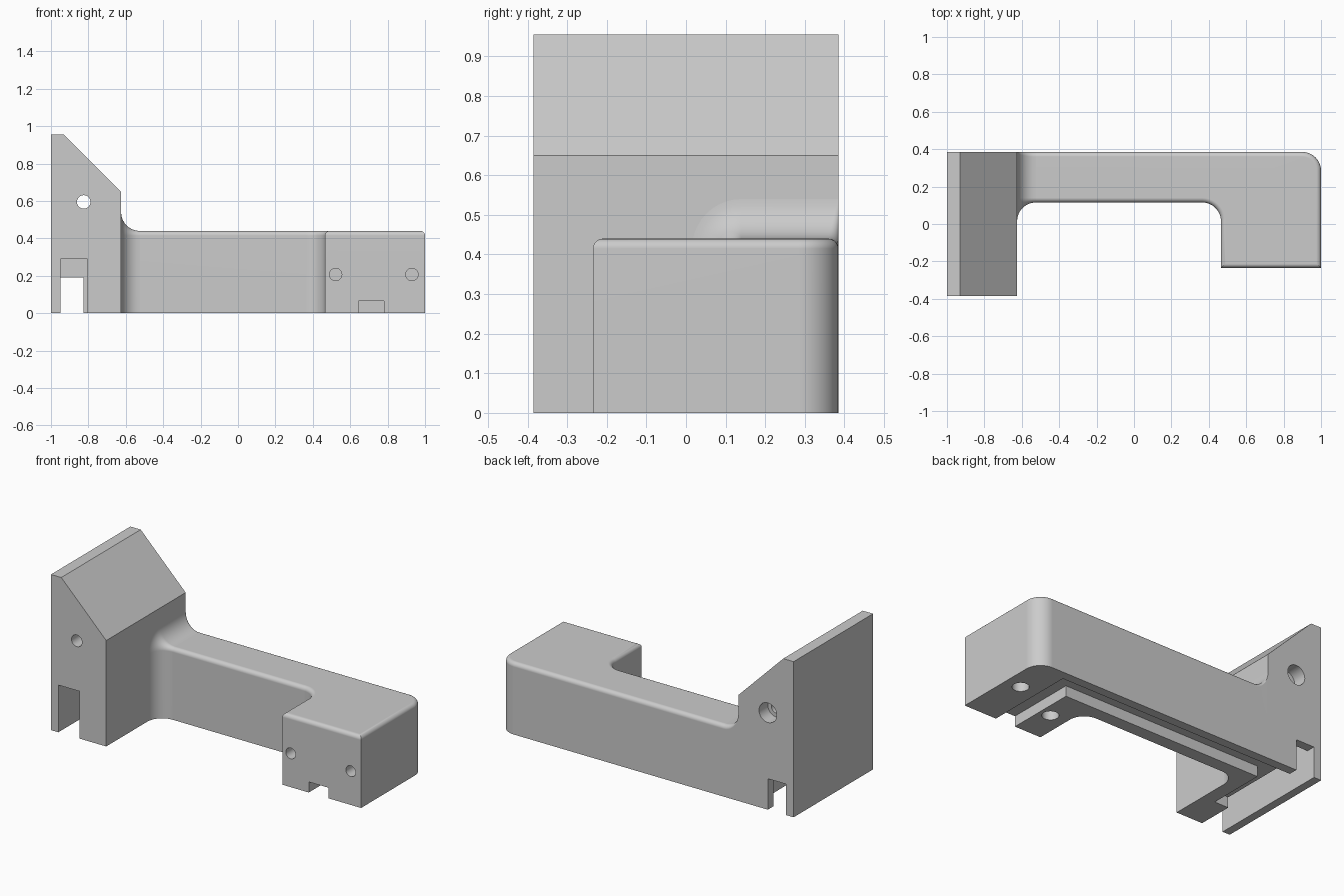
import bpy, bmesh, math
from mathutils import Vector

if "Cube" in bpy.data.objects:
    bpy.data.objects.remove(bpy.data.objects["Cube"], do_unlink=True)

GREY = (0.6, 0.6, 0.6, 1.0)
mat = bpy.data.materials.new("plain_grey")
mat.use_nodes = True
mat.diffuse_color = GREY
mat.node_tree.nodes["Principled BSDF"].inputs["Base Color"].default_value = GREY

# Main sizes
BLOCK_X, BACK_Y, ARM_Y, ARM_Z = -0.625, 0.385, 0.115, 0.44
FILLET, ROUND = 0.1, 0.025
STEPS = 10


def finish(bm, name):
    bmesh.ops.recalc_face_normals(bm, faces=bm.faces[:])
    mesh = bpy.data.meshes.new(name)
    bm.to_mesh(mesh)
    bm.free()
    obj = bpy.data.objects.new(name, mesh)
    bpy.context.collection.objects.link(obj)
    mesh.materials.append(mat)
    return obj


def prism(points, low, high, axis):
    """Extrude an outline along y (points are x, z) or z (points are x, y)."""
    bm = bmesh.new()
    place = (lambda a, b: (a, low, b)) if axis == "y" else (lambda a, b: (a, b, low))
    face = bm.faces.new([bm.verts.new(place(a, b)) for a, b in points])
    out = bmesh.ops.extrude_face_region(bm, geom=[face])
    shift = Vector((0, high - low, 0)) if axis == "y" else Vector((0, 0, high - low))
    bmesh.ops.translate(bm, vec=shift, verts=[g for g in out["geom"] if isinstance(g, bmesh.types.BMVert)])
    return bm


def arc(cx, cy, r, start, end, n=STEPS):
    angles = [math.radians(start + (end - start) * i / n) for i in range(n + 1)]
    return [(cx + r * math.cos(a), cy + r * math.sin(a)) for a in angles]


def circle(cx, cy, r):
    return arc(cx, cy, r, 0, 360, 40)[:-1]


def rect(x0, x1, z0, z1):
    return [(x0, z0), (x1, z0), (x1, z1), (x0, z1)]


def cut(obj, cutters):
    bpy.context.view_layer.objects.active = obj
    for cutter in cutters:
        mod = obj.modifiers.new("cut", "BOOLEAN")
        mod.operation, mod.solver, mod.object = "DIFFERENCE", "EXACT", cutter
        bpy.ops.object.modifier_apply(modifier=mod.name)


# Upright block with a sloped top
block = finish(prism([(-1, 0), (BLOCK_X, 0), (BLOCK_X, 0.65), (-0.93, 0.955), (-1, 0.955)],
                     -BACK_Y, BACK_Y, "y"), "upright_block")

# Hooked arm: rounded L outline, soft top edge
start_x = BLOCK_X + FILLET
outline = [(start_x, ARM_Y)]
outline += arc(0.465 - FILLET, ARM_Y - FILLET, FILLET, 90, 0)
outline += [(0.465, -0.235), (1, -0.235)]
outline += arc(1 - FILLET, BACK_Y - FILLET, FILLET, 0, 90)
outline += [(start_x, BACK_Y)]
bm = prism(outline, 0, ARM_Z, "z")
top_edges = [e for e in bm.edges
             if all(v.co.z > ARM_Z - 0.001 for v in e.verts)
             and not all(abs(v.co.x - start_x) < 0.001 for v in e.verts)]
bmesh.ops.bevel(bm, geom=top_edges, offset=ROUND, segments=5, profile=0.5, affect="EDGES")
arm = finish(bm, "hooked_arm")

# Flared root blending the arm into the block
bm = bmesh.new()
rings = []
for i in range(STEPS + 1):
    a = math.radians(90 * i / STEPS)
    x = BLOCK_X + FILLET * (1 - math.cos(a))
    d = FILLET * (1 - math.sin(a))
    front, top = ARM_Y - d, ARM_Z + d
    r_front, r_back = ROUND + d, ROUND * (1 - 0.95 * d / FILLET)
    section = [(BACK_Y, 0), (front, 0)]
    section += arc(front + r_front, top - r_front, r_front, 180, 90)
    section += arc(BACK_Y - r_back, top - r_back, r_back, 90, 0, 5)
    rings.append([bm.verts.new((x, y, z)) for y, z in section])
for r0, r1 in zip(rings, rings[1:]):
    for j in range(len(r0)):
        k = (j + 1) % len(r0)
        bm.faces.new((r0[j], r0[k], r1[k], r1[j]))
bm.faces.new(rings[0])
bm.faces.new(rings[-1])
root = finish(bm, "arm_root")

# Cable channel under everything, widened inside the block
channel = finish(prism([(-0.9, -0.165), (-0.71, -0.165), (-0.71, 0.195), (0.645, 0.195),
                        (0.645, -0.3), (0.78, -0.3), (0.78, 0.33), (-0.9, 0.33)],
                       -0.1, 0.065, "z"), "channel_cutter")

# Slot and bolt hole through the block, each stepped near the back
block_cutters = [finish(prism(p, lo, hi, "y"), "block_cutter") for p, lo, hi in (
    (rect(-0.95, -0.805, -0.1, 0.29), -0.5, 0.33),
    (rect(-0.95, -0.825, -0.1, 0.19), -0.45, 0.5),
    (circle(-0.825, 0.595, 0.036), -0.5, 0.5),
    (circle(-0.825, 0.595, 0.06), 0.3, 0.5))]

# Blind holes in the front and underside of the hook
arm_cutters = [finish(prism(circle(x, 0.207, 0.033), -0.3, -0.12, "y"), "hole_cutter")
               for x in (0.522, 0.93)]
arm_cutters += [finish(prism(circle(x, y, 0.047), -0.1, 0.12, "z"), "hole_cutter")
                for x, y in ((0.575, -0.02), (0.897, 0.113))]

cut(block, [channel] + block_cutters)
cut(root, [channel])
cut(arm, [channel] + arm_cutters)
for cutter in [channel] + block_cutters + arm_cutters:
    bpy.data.objects.remove(cutter, do_unlink=True)

# Smooth the curves, keep flat faces flat
for obj in (block, root, arm):
    bpy.ops.object.select_all(action="DESELECT")
    obj.select_set(True)
    bpy.context.view_layer.objects.active = obj
    bpy.ops.object.shade_smooth_by_angle(angle=math.radians(30))
    weighted = obj.modifiers.new("weighted_normals", "WEIGHTED_NORMAL")
    weighted.keep_sharp = True
